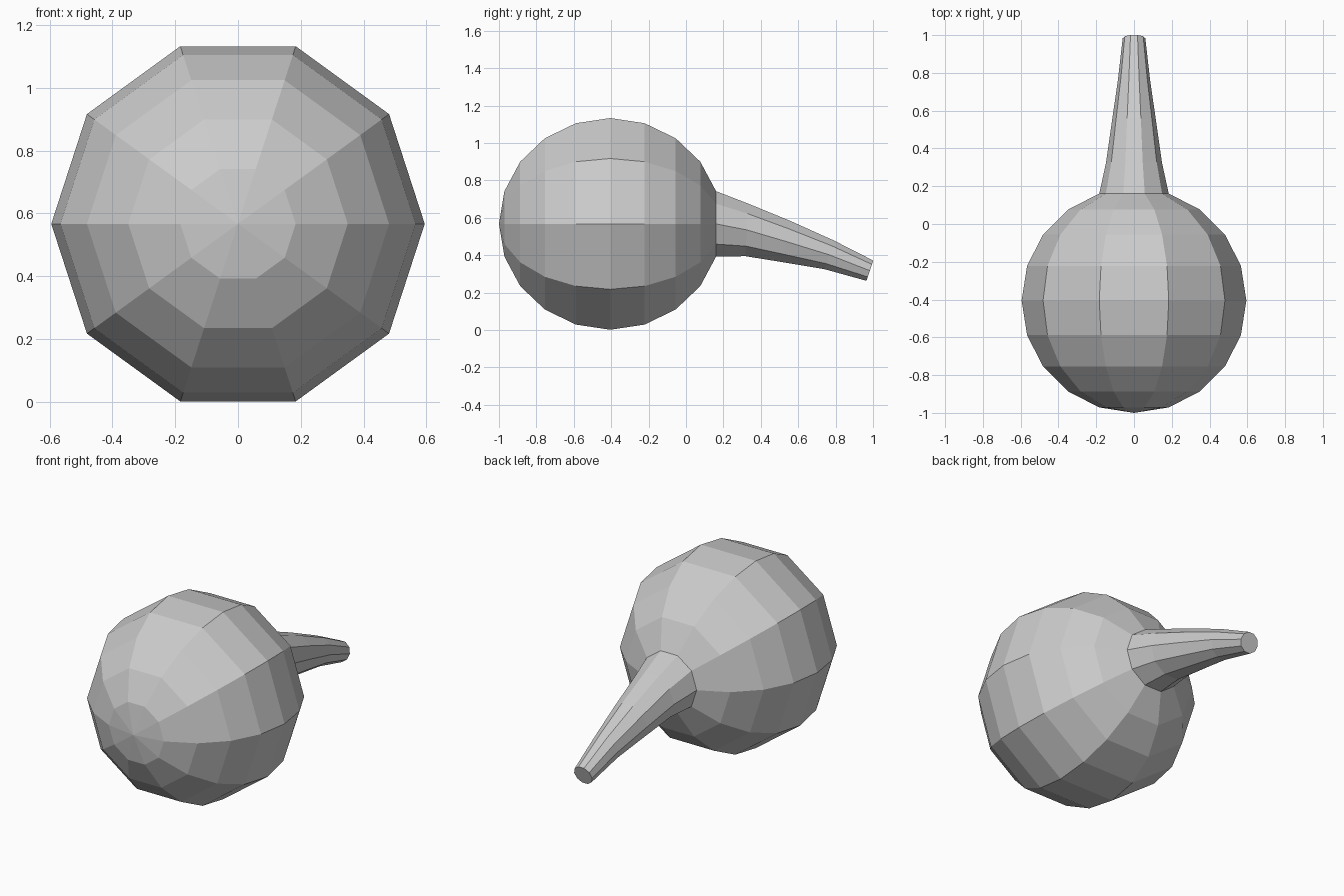
import bpy, bmesh
from math import sin, cos, pi, radians

if "Cube" in bpy.data.objects:
    bpy.data.objects.remove(bpy.data.objects["Cube"])

SIDES, R, CY, CZ = 10, 0.595, -0.405, 0.567
bm = bmesh.new()


def ring(y, z, r, tilt=0):
    t = radians(tilt)
    verts = []
    for i in range(SIDES):
        a = 2 * pi * i / SIDES
        up = r * sin(a)
        verts.append(bm.verts.new((r * cos(a), y + up * sin(t), z + up * cos(t))))
    return verts


# Round bulb: ten-sided rings along y, open where the spout starts
rings = [ring(CY - R * cos(pi * k / 10), CZ, R * sin(pi * k / 10)) for k in range(1, 10)]

# Tapering spout drooping backwards: y, z, radius, tilt
for section in [(0.325, 0.535, 0.148, 3), (0.535, 0.473, 0.118, 12),
                (0.765, 0.402, 0.085, 17), (0.983, 0.317, 0.06, 18)]:
    rings.append(ring(*section))

# Skin between neighbouring rings
for a, b in zip(rings, rings[1:]):
    for i in range(SIDES):
        j = (i + 1) % SIDES
        bm.faces.new((a[i], a[j], b[j], b[i]))

# Front pole and flat spout tip
pole = bm.verts.new((0, CY - R, CZ))
for i in range(SIDES):
    bm.faces.new((pole, rings[0][(i + 1) % SIDES], rings[0][i]))
bm.faces.new(rings[-1])

bmesh.ops.recalc_face_normals(bm, faces=bm.faces[:])
mesh = bpy.data.meshes.new("bulb_with_spout")
bm.to_mesh(mesh)
bm.free()
bpy.context.collection.objects.link(bpy.data.objects.new("bulb_with_spout", mesh))
